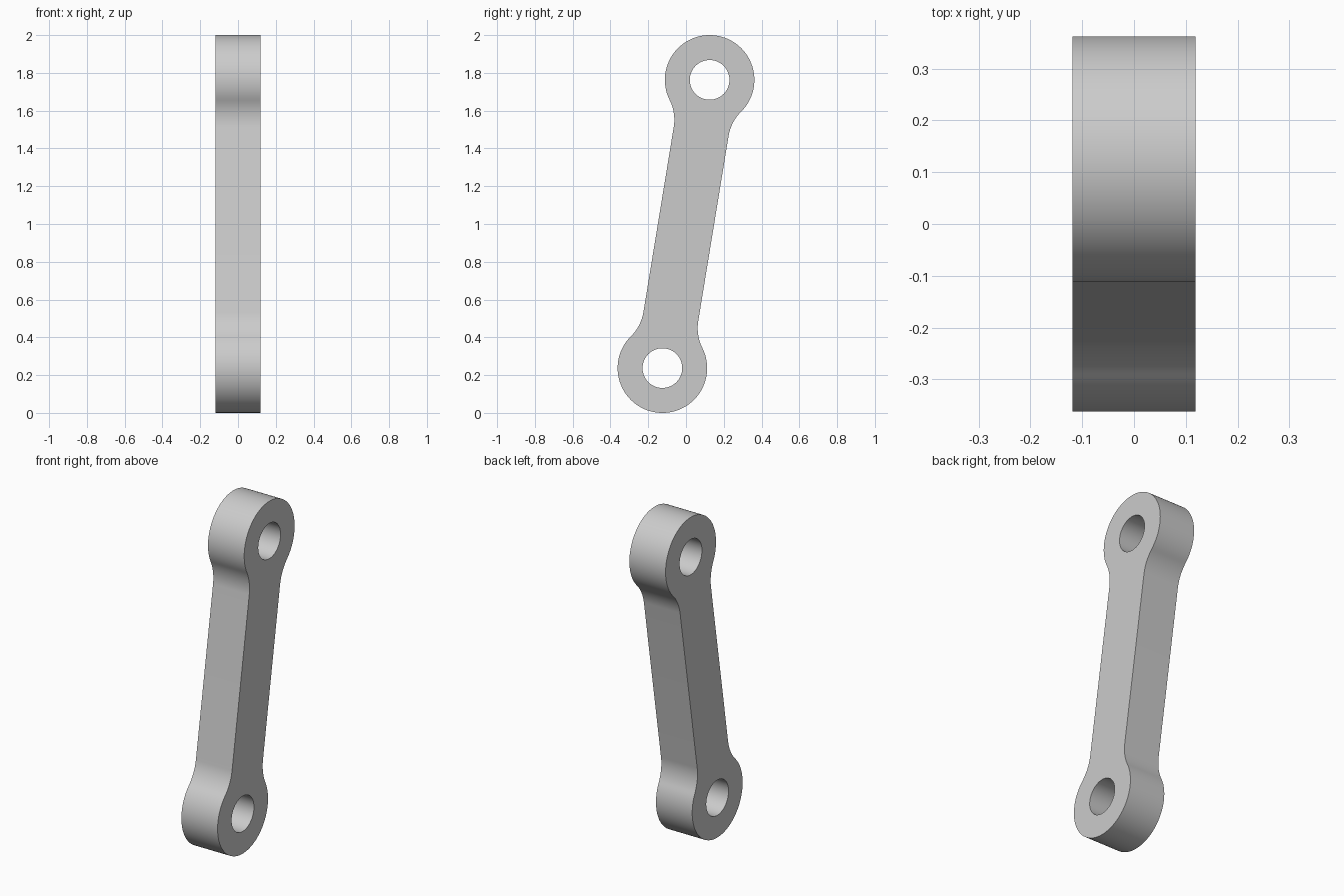
import bpy, bmesh, math
from mathutils import Matrix, Vector

cube = bpy.data.objects.get("Cube")
if cube:
    bpy.data.objects.remove(cube, do_unlink=True)

EYE_Y, EYE_Z = 0.125, 0.763      # offset of the upper eye from the arm's middle
EYE_R, HOLE_R = 0.237, 0.105
BAR_HALF, FILLET_R = 0.147, 0.235
THICK = 0.238

half_len = math.hypot(EYE_Y, EYE_Z)
tilt = math.atan2(EYE_Y, EYE_Z)
drop = math.sqrt((EYE_R + FILLET_R) ** 2 - (BAR_HALF + FILLET_R) ** 2)


def arc(cu, cv, r, start, end, steps):
    return [Vector((cu + r * math.cos(start + (end - start) * i / steps),
                    cv + r * math.sin(start + (end - start) * i / steps)))
            for i in range(steps + 1)]


# Upper end outline: fillet, round eye, mirrored fillet
contact = math.atan2(drop, -(BAR_HALF + FILLET_R))
fillet = arc(BAR_HALF + FILLET_R, half_len - drop, FILLET_R, math.pi, contact, 14)
eye = arc(0, half_len, EYE_R, contact - math.pi, 2 * math.pi - contact, 72)
mirrored = [Vector((-p.x, p.y)) for p in reversed(fillet)]
upper = fillet + eye[1:-1] + mirrored
outline = upper + [-p for p in upper]
upper_hole = arc(0, half_len, HOLE_R, 0, 2 * math.pi, 64)[:-1]
lower_hole = [-p for p in upper_hole]

# Link arm: fill the profile with its two holes, then extrude across x
bm = bmesh.new()
edges = []
for loop in (outline, upper_hole, lower_hole):
    verts = [bm.verts.new((-THICK / 2, p.x, p.y)) for p in loop]
    edges += [bm.edges.new((v, verts[(i + 1) % len(verts)])) for i, v in enumerate(verts)]
bmesh.ops.triangle_fill(bm, edges=edges, use_beauty=True, use_dissolve=False)
extruded = bmesh.ops.extrude_face_region(bm, geom=bm.faces[:], use_keep_orig=True)
moved = [g for g in extruded["geom"] if isinstance(g, bmesh.types.BMVert)]
bmesh.ops.translate(bm, verts=moved, vec=(THICK, 0, 0))
bmesh.ops.recalc_face_normals(bm, faces=bm.faces[:])

# Lean the arm backwards and stand it on the ground
bm.transform(Matrix.Translation((0, 0, 1)) @ Matrix.Rotation(-tilt, 4, "X"))
mesh = bpy.data.meshes.new("link_arm")
bm.to_mesh(mesh)
bm.free()
arm = bpy.data.objects.new("link_arm", mesh)
bpy.context.collection.objects.link(arm)

# Plain grey metal
grey = bpy.data.materials.new("plain_grey")
grey.use_nodes = True
colour = (0.6, 0.6, 0.6, 1)
grey.diffuse_color = colour
grey.node_tree.nodes["Principled BSDF"].inputs["Base Color"].default_value = colour
mesh.materials.append(grey)

bpy.context.view_layer.objects.active = arm
arm.select_set(True)
bpy.ops.object.shade_smooth_by_angle(angle=math.radians(30))
